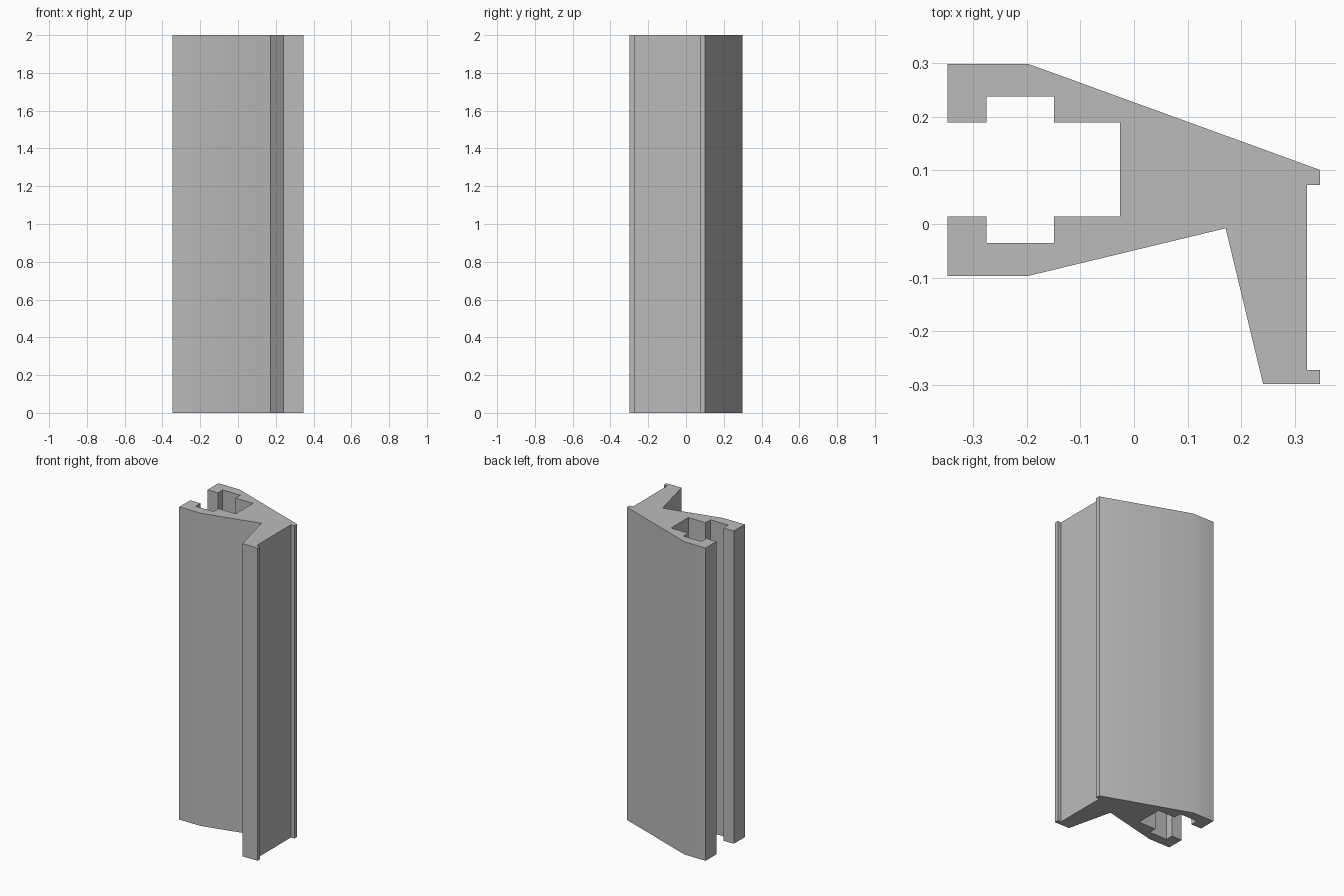
import bpy
import bmesh
import math

HEIGHT = 2.0
SLOT_MID = 0.1015  # centre line of the slot in y

cube = bpy.data.objects.get("Cube")
if cube:
    bpy.data.objects.remove(cube, do_unlink=True)

grey = bpy.data.materials.new("plain grey")
grey.use_nodes = True
colour = (0.5, 0.5, 0.5, 1.0)
grey.diffuse_color = colour
grey.node_tree.nodes["Principled BSDF"].inputs["Base Color"].default_value = colour

# Outer outline: sloped back, lipped right side, angled leg, sloped front
outer = [
    (-0.348, 0.299), (-0.198, 0.299), (0.347, 0.101),
    (0.347, 0.073), (0.323, 0.073), (0.323, -0.272), (0.347, -0.272),
    (0.347, -0.299), (0.241, -0.299), (0.171, -0.008),
    (-0.198, -0.097), (-0.348, -0.097),
]

# Stepped slot: half widths from the mouth inwards, mirrored about its centre
half_slot = [
    (-0.348, 0.0875), (-0.275, 0.0875), (-0.275, 0.1365),
    (-0.149, 0.1365), (-0.149, 0.0875), (-0.026, 0.0875),
]
slot = [(x, SLOT_MID - w) for x, w in half_slot]
slot += [(x, SLOT_MID + w) for x, w in reversed(half_slot)]


def extrude_profile(name, points, height, material):
    """Make a solid prism from a closed outline."""
    bm = bmesh.new()
    base = bm.faces.new([bm.verts.new((x, y, 0)) for x, y in points])
    moved = bmesh.ops.extrude_face_region(bm, geom=[base], use_keep_orig=True)
    top = [g for g in moved["geom"] if isinstance(g, bmesh.types.BMVert)]
    bmesh.ops.translate(bm, verts=top, vec=(0, 0, height))
    bmesh.ops.recalc_face_normals(bm, faces=bm.faces)
    mesh = bpy.data.meshes.new(name)
    bm.to_mesh(mesh)
    bm.free()
    mesh.materials.append(material)
    obj = bpy.data.objects.new(name, mesh)
    bpy.context.collection.objects.link(obj)
    return obj


bar = extrude_profile("profile_bar", outer + slot, HEIGHT, grey)

# Smooth the shallow bends, keep the corners sharp
bpy.ops.object.select_all(action="DESELECT")
bar.select_set(True)
bpy.context.view_layer.objects.active = bar
bpy.ops.object.shade_smooth_by_angle(angle=math.radians(30))
